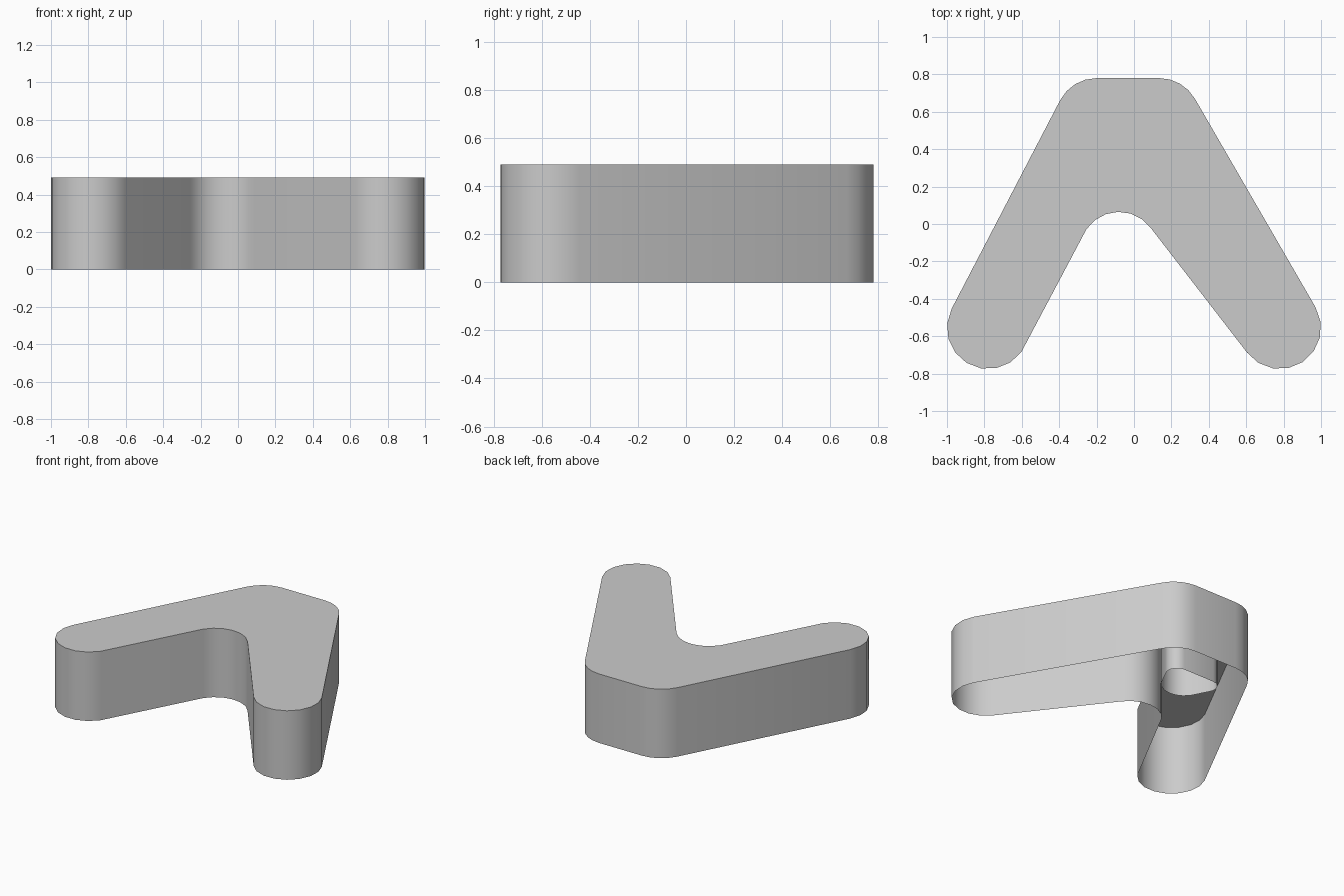
import bpy, bmesh
from math import radians, cos, sin

if "Cube" in bpy.data.objects:
    bpy.data.objects.remove(bpy.data.objects["Cube"])

HEIGHT = 0.49


def arc(cx, cy, r, a0, a1, n=8):
    """Points on a circular arc, angles in degrees."""
    angles = [radians(a0 + (a1 - a0) * i / n) for i in range(n + 1)]
    return [(cx + r * cos(a), cy + r * sin(a)) for a in angles]


def shell(name, outline, lid):
    """Vertical wall along an outline, open below, with an optional flat lid."""
    bm = bmesh.new()
    low = [bm.verts.new((x, y, 0)) for x, y in outline]
    high = [bm.verts.new((x, y, HEIGHT)) for x, y in outline]
    for i in range(len(low)):
        j = (i + 1) % len(low)
        bm.faces.new((low[i], low[j], high[j], high[i]))
    if lid:
        bm.faces.new(high)
    bmesh.ops.remove_doubles(bm, verts=bm.verts, dist=0.001)
    mesh = bpy.data.meshes.new(name)
    bm.to_mesh(mesh)
    bm.free()
    obj = bpy.data.objects.new(name, mesh)
    bpy.context.collection.objects.link(obj)
    bpy.ops.object.select_all(action='DESELECT')
    obj.select_set(True)
    bpy.context.view_layer.objects.active = obj
    bpy.ops.object.shade_smooth_by_angle(angle=radians(35))


# Hollow chevron cover: left leg, notch, right leg, two head corners
shell("chevron_cover",
      arc(-0.78, -0.555, 0.22, 152.5, 324)
      + arc(-0.08, -0.145, 0.21, 146, 37, 6)
      + arc(0.78, -0.555, 0.22, 217, 390)
      + arc(0.135, 0.56, 0.22, 30, 90, 4)
      + arc(-0.20, 0.56, 0.22, 90, 152.5, 4), True)

# Open rounded socket inside the head, hanging from the lid
shell("inner_socket",
      arc(-0.08, 0.41, 0.15, 215, 325, 6)
      + arc(0.04, 0.48, 0.075, 325, 450, 5)
      + arc(-0.20, 0.48, 0.075, 90, 215, 5), False)
